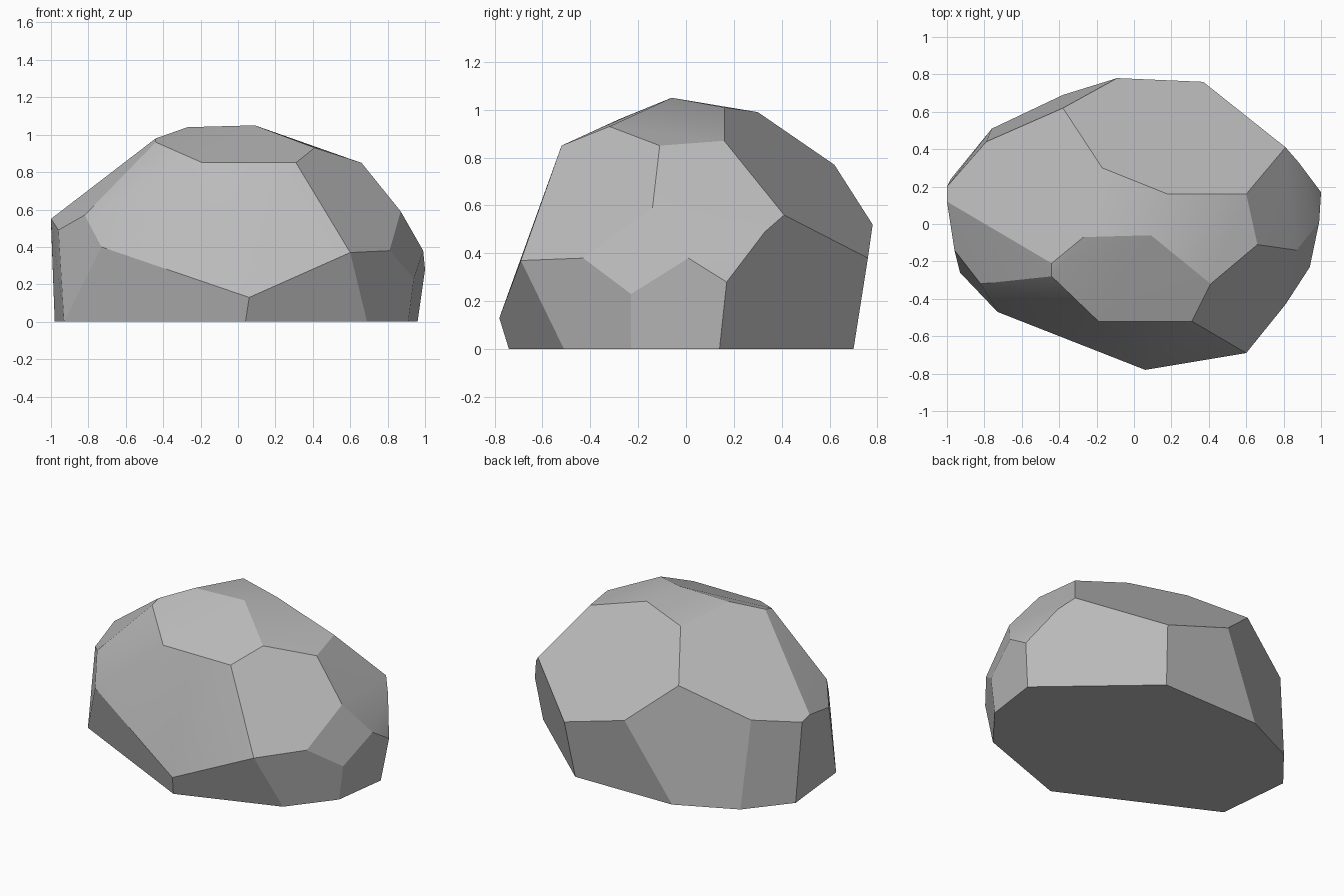
import bpy
import bmesh
from math import radians

# Remove the default cube only
default_cube = bpy.data.objects.get("Cube")
if default_cube:
    bpy.data.objects.remove(default_cube, do_unlink=True)


def make_material(name, colour):
    """Create one flat, matte material."""
    material = bpy.data.materials.new(name)
    material.use_nodes = True
    material.diffuse_color = colour
    shader = material.node_tree.nodes["Principled BSDF"]
    shader.inputs["Base Color"].default_value = colour
    shader.inputs["Roughness"].default_value = 0.9
    return material


# Corners of the chiselled stone, ring by ring
ground_outline = [
    (.04, -.74), (.69, -.51), (.91, -.23), (.96, .14),
    (.33, .7), (-.38, .69), (-.76, .51), (-.98, .24), (-.93, -.26),
]
front_corners = [
    (.06, -.78, .13), (.6, -.69, .37), (.81, -.43, .38),
    (-.73, -.47, .4), (-.82, -.32, .57),
]
left_corners = [
    (.94, -.23, .23), (.87, -.14, .59), (.99, .01, .38),
    (1, .17, .28), (.88, .33, .49), (.81, .41, .56),
]
back_corners = [
    (.37, .76, .38), (-.09, .78, .52), (-.38, .62, .77), (-.79, .44, .58),
]
right_corners = [
    (-1, .2, .53), (-1, .12, .55), (-.96, -.14, .49),
]
crown_corners = [
    (-.44, -.28, .96), (-.44, -.21, .98), (-.27, -.07, 1.04),
    (.09, -.06, 1.05), (.41, -.32, .93), (.31, -.52, .85),
    (-.19, -.52, .85), (.66, -.11, .85), (.6, .16, .87),
    (.18, .16, 1.01), (-.17, .3, .99),
]


def build_stone(name, corners, material):
    """Wrap the corners in a convex shell and merge near-flat facets."""
    shell = bmesh.new()
    for corner in corners:
        shell.verts.new(corner)
    bmesh.ops.convex_hull(shell, input=list(shell.verts))

    # Discard corners that ended up inside the shell
    loose = [vert for vert in shell.verts if not vert.link_faces]
    bmesh.ops.delete(shell, geom=loose, context="VERTS")

    bmesh.ops.dissolve_limit(
        shell,
        angle_limit=radians(3),
        verts=list(shell.verts),
        edges=list(shell.edges),
    )
    bmesh.ops.recalc_face_normals(shell, faces=list(shell.faces))

    mesh = bpy.data.meshes.new(name)
    shell.to_mesh(mesh)
    shell.free()
    mesh.materials.append(material)
    stone = bpy.data.objects.new(name, mesh)
    bpy.context.collection.objects.link(stone)
    return stone


stone_grey = make_material("stone grey", (.5, .5, .5, 1))
ground_corners = [(x, y, 0) for x, y in ground_outline]
all_corners = (ground_corners + front_corners + left_corners
               + back_corners + right_corners + crown_corners)
boulder = build_stone("boulder", all_corners, stone_grey)

# Soften the shallow creases, keep the chiselled edges sharp
bpy.ops.object.select_all(action="DESELECT")
boulder.select_set(True)
bpy.context.view_layer.objects.active = boulder
bpy.ops.object.shade_smooth_by_angle(angle=radians(20))
